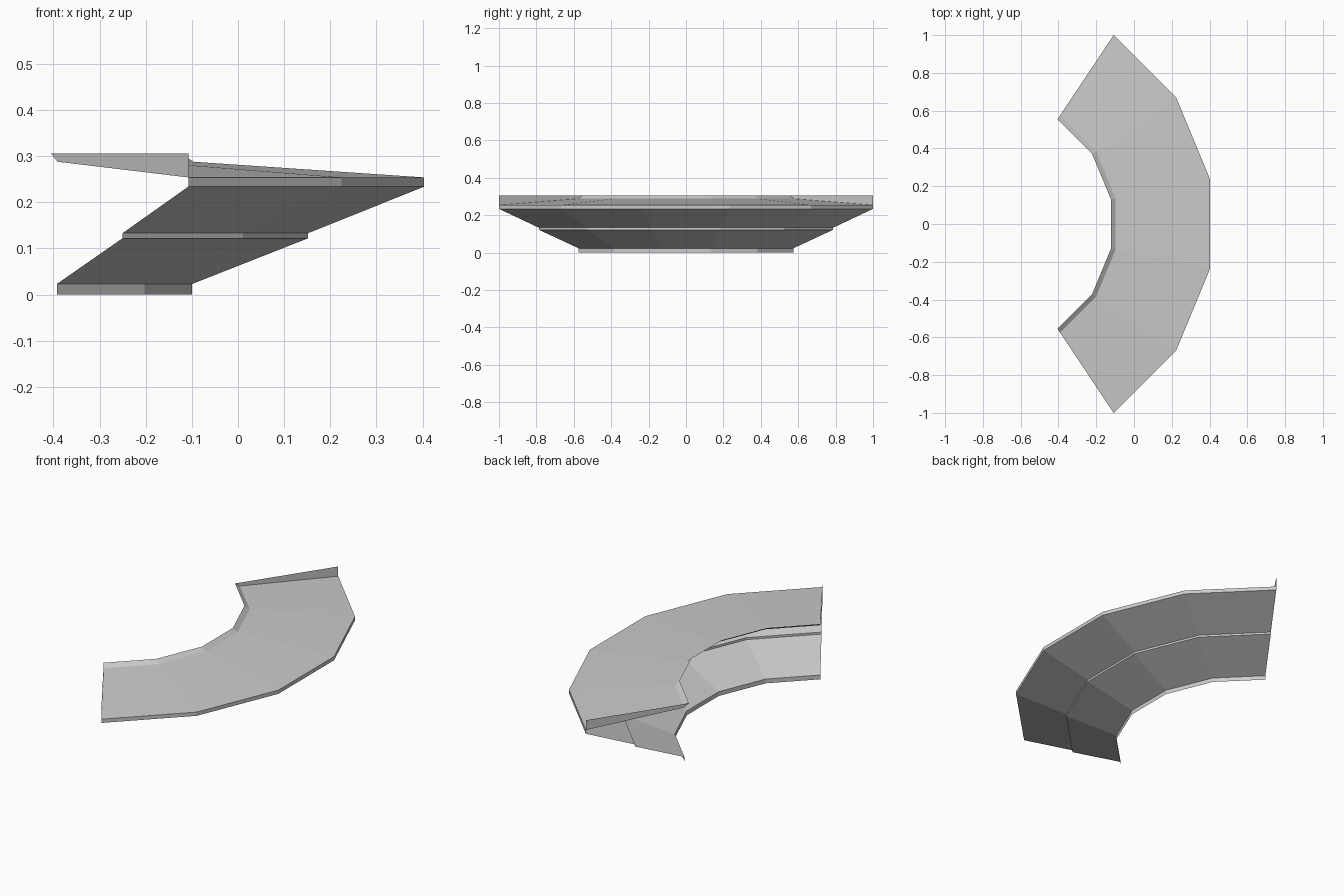
import bpy
import bmesh
from math import sin, cos, radians

cube = bpy.data.objects.get("Cube")
if cube:
    bpy.data.objects.remove(cube, do_unlink=True)

# One plain grey for the whole piece
grey = bpy.data.materials.new("light_grey")
grey.use_nodes = True
colour = (0.6, 0.6, 0.6, 1)
grey.diffuse_color = colour
grey.node_tree.nodes["Principled BSDF"].inputs["Base Color"].default_value = colour

CENTRE_X = -0.776
SEGMENTS = 5
STEP = 22.5
ANGLES = [(i - SEGMENTS / 2) * STEP for i in range(SEGMENTS + 1)]


def place(radius, z, angle):
    a = radians(angle)
    return (CENTRE_X + radius * cos(a), radius * sin(a), z)


def make_object(name, bm):
    mesh = bpy.data.meshes.new(name)
    bm.to_mesh(mesh)
    bm.free()
    mesh.materials.append(grey)
    obj = bpy.data.objects.new(name, mesh)
    bpy.context.collection.objects.link(obj)
    return obj


def sweep(name, profile):
    """Sweep an open (radius, height) profile round the faceted arc."""
    bm = bmesh.new()
    rings = [[bm.verts.new(place(r, z, a)) for r, z in profile] for a in ANGLES]
    for near, far in zip(rings, rings[1:]):
        for j in range(len(profile) - 1):
            bm.faces.new((near[j], far[j], far[j + 1], near[j + 1]))
    return make_object(name, bm)


# Stepped flaring underside, from the foot band up to the rim band
sweep("stepped_underside", [
    (0.69, 0), (0.69, 0.023),
    (0.946, 0.122), (0.946, 0.133),
    (1.2027, 0.234), (1.2027, 0.254)])

# Gently sloping top with a raised inner lip
sweep("sloping_top", [(1.2027, 0.254), (0.692, 0.288), (0.667, 0.306)])

# Thin upright fin closing the top at each end
FIN = [(0.667, 0.306), (0.692, 0.288), (1.2027, 0.254), (1.2027, 0.306)]
for side, angle in (("right", ANGLES[0]), ("left", ANGLES[-1])):
    bm = bmesh.new()
    face = bm.faces.new([bm.verts.new(place(r, z, angle)) for r, z in FIN])
    face.normal_update()
    if face.normal.y * angle < 0:
        face.normal_flip()
    make_object("end_fin_" + side, bm)
